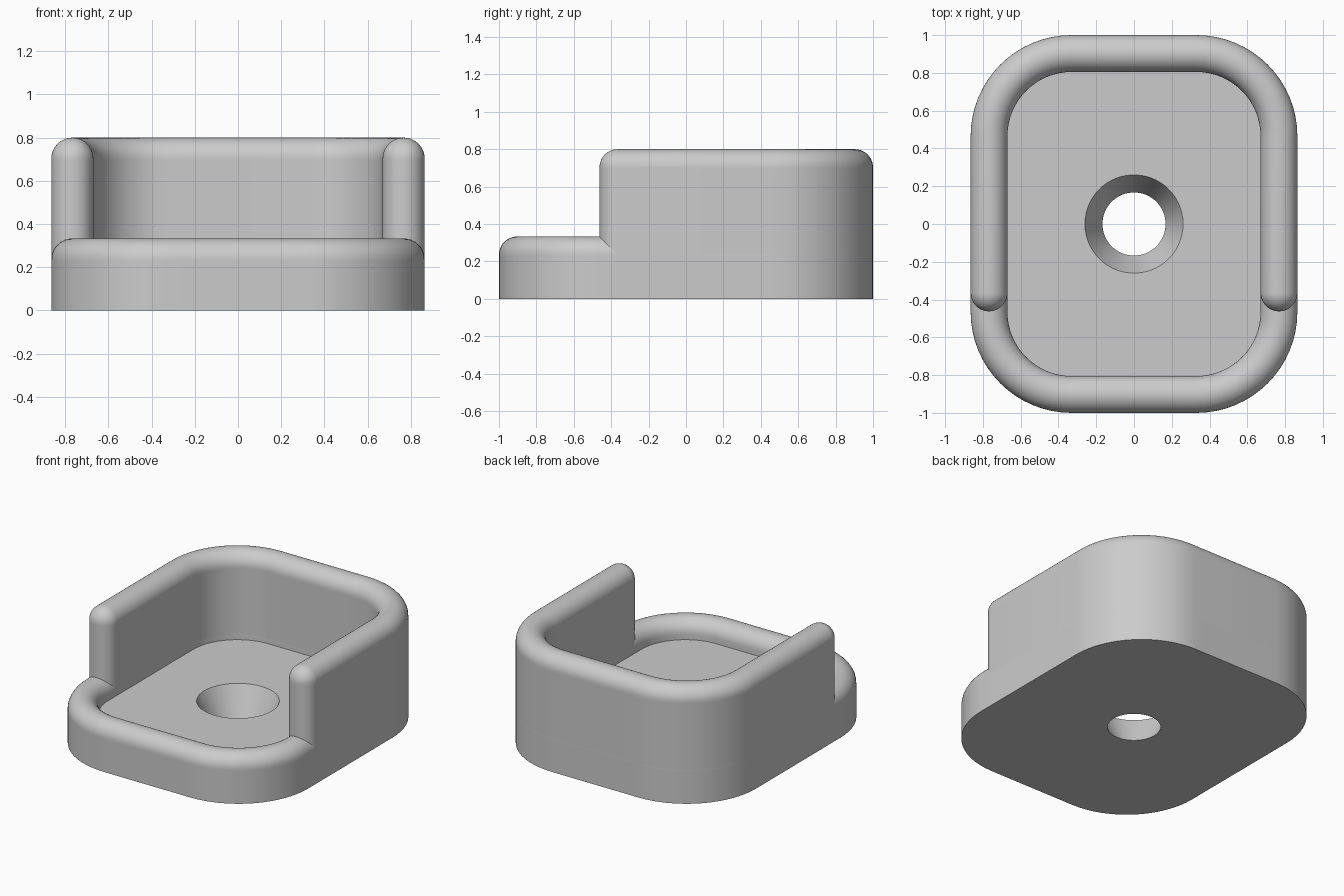
import bpy, bmesh
from math import sin, cos, pi, atan2

cube = bpy.data.objects.get("Cube")
if cube:
    bpy.data.objects.remove(cube)

# Main sizes: wall centreline half width, half depth, corner radius, wall half thickness
W, D, R, T = 0.7675, 0.9025, 0.4375, 0.0975
FLOOR, LOW, HIGH, WALL_END = 0.2, 0.333, 0.8, -0.365
HOLE_BOTTOM, HOLE_TOP = 0.167, 0.26
ARC, ROUND = 16, 10

grey = bpy.data.materials.new("plain grey")
grey.use_nodes = True
grey.diffuse_color = (0.6, 0.6, 0.6, 1)
grey.node_tree.nodes["Principled BSDF"].inputs["Base Color"].default_value = (0.6, 0.6, 0.6, 1)


def corner(k):
    """Stations (x, y, outward angle) around corner k, counted from the back right."""
    sx = 1 if k in (0, 3) else -1
    sy = 1 if k < 2 else -1
    angles = [(k + i / ARC) * pi / 2 for i in range(ARC + 1)]
    return [(sx * (W - R) + R * cos(a), sy * (D - R) + R * sin(a), a) for a in angles]


def straight(a, b, n=10):
    return [(a[0] + (b[0] - a[0]) * i / n, a[1] + (b[1] - a[1]) * i / n, a[2]) for i in range(1, n)]


def offset(stations, d, z):
    return [(x + d * cos(a), y + d * sin(a), z) for x, y, a in stations]


def circle(stations, r, z):
    angles = [atan2(y, x) for x, y, a in stations]
    return [(r * cos(a), r * sin(a), z) for a in angles]


def rounded_top(height, end):
    """Half-round profile (offset, z) from the outer side to the given end angle."""
    n = ROUND if end < pi else 2 * ROUND
    return [(T * cos(end * i / n), height - T + T * sin(end * i / n)) for i in range(n + 1)]


def build(name, rings, closed):
    """Skin matching closed rings; either join last to first or cap the first."""
    bm = bmesh.new()
    loops = [[bm.verts.new(p) for p in ring] for ring in rings]
    pairs = list(zip(loops, loops[1:]))
    if closed:
        pairs.append((loops[-1], loops[0]))
    else:
        bm.faces.new(loops[0])
    n = len(loops[0])
    for lo, hi in pairs:
        for i in range(n):
            j = (i + 1) % n
            bm.faces.new((lo[i], lo[j], hi[j], hi[i]))
    bmesh.ops.remove_doubles(bm, verts=bm.verts, dist=1e-5)
    bmesh.ops.recalc_face_normals(bm, faces=bm.faces)
    mesh = bpy.data.meshes.new(name)
    bm.to_mesh(mesh)
    bm.free()
    mesh.materials.append(grey)
    obj = bpy.data.objects.new(name, mesh)
    bpy.context.collection.objects.link(obj)
    bpy.ops.object.select_all(action='DESELECT')
    obj.select_set(True)
    bpy.context.view_layer.objects.active = obj
    bpy.ops.object.shade_smooth_by_angle(angle=pi / 6)


# Tray base: underside, low rounded rim, floor and tapered drain hole
corners = [corner(k) for k in range(4)]
outline = []
for k in range(4):
    outline += corners[k] + straight(corners[k][-1], corners[(k + 1) % 4][0])
rings = [circle(outline, HOLE_BOTTOM, 0), offset(outline, T, 0), offset(outline, T, LOW - T - 0.01)]
rings += [offset(outline, d, z) for d, z in rounded_top(LOW, pi)]
rings += [offset(outline, -T, FLOOR), circle(outline, HOLE_TOP, FLOOR)]
build("tray_base", rings, True)

# Tall wall: wraps the back and both sides, with round front ends
path = [(W, WALL_END, 0)] + corners[0] + corners[1] + [(-W, WALL_END, pi)]
turn = [pi + pi * i / (2 * ROUND) for i in range(1, 2 * ROUND)]
loop = path + [(-W, WALL_END, a) for a in turn]
loop += [(x, y, a + pi) for x, y, a in reversed(path)]
loop += [(W, WALL_END, a) for a in turn]
rings = [offset(loop, T, LOW - T), offset(loop, T, HIGH - T - 0.01)]
rings += [offset(loop, d, z) for d, z in rounded_top(HIGH, pi / 2)]
build("tall_wall", rings, False)
